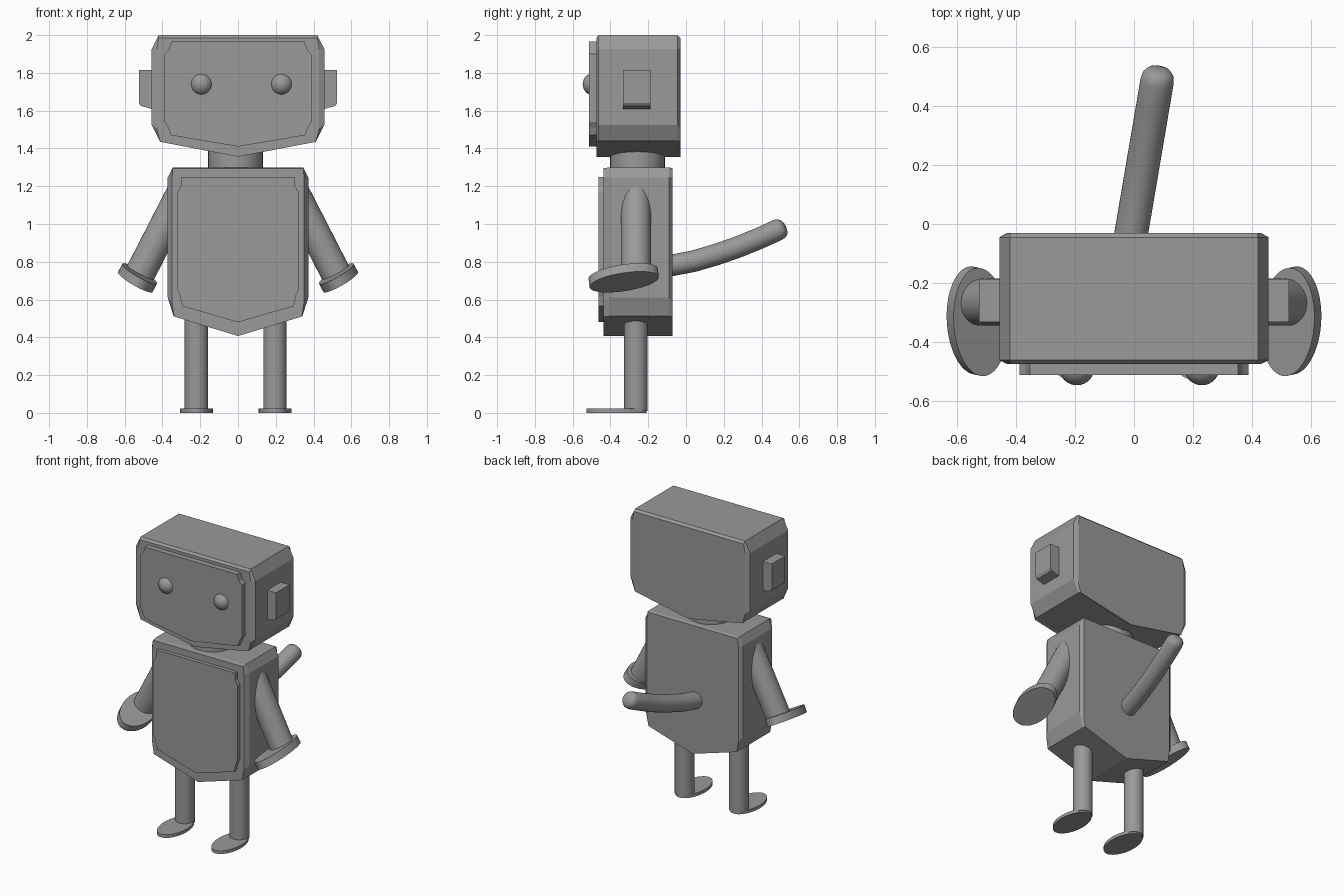
import bpy, bmesh, math
from mathutils import Vector, Matrix

if "Cube" in bpy.data.objects:
    bpy.data.objects.remove(bpy.data.objects["Cube"], do_unlink=True)

GREY = (0.32, 0.32, 0.32, 1)
grey = bpy.data.materials.new("plain grey")
grey.use_nodes = True
grey.diffuse_color = GREY
grey.node_tree.nodes["Principled BSDF"].inputs["Base Color"].default_value = GREY


def finish(name, bm, smooth=False):
    bmesh.ops.recalc_face_normals(bm, faces=bm.faces[:])
    mesh = bpy.data.meshes.new(name)
    bm.to_mesh(mesh)
    bm.free()
    mesh.materials.append(grey)
    obj = bpy.data.objects.new(name, mesh)
    bpy.context.collection.objects.link(obj)
    if smooth:
        bpy.ops.object.select_all(action='DESELECT')
        obj.select_set(True)
        bpy.context.view_layer.objects.active = obj
        bpy.ops.object.shade_smooth_by_angle(angle=math.radians(40))
    return obj


def loft(name, rings, smooth=False):
    """Skin a list of equal-length point rings and cap both ends."""
    bm = bmesh.new()
    loops = [[bm.verts.new(p) for p in ring] for ring in rings]
    n = len(loops[0])
    for a, b in zip(loops, loops[1:]):
        for i in range(n):
            j = (i + 1) % n
            bm.faces.new((a[i], a[j], b[j], b[i]))
    bm.faces.new(loops[0])
    bm.faces.new(loops[-1])
    return finish(name, bm, smooth)


def outline(half, y):
    """Mirror a half profile, listed from top to the centre tip, at depth y."""
    left = [(-x, z) for x, z in reversed(half[:-1])]
    return [(x, y, z) for x, z in half + left]


def ellipse(centre, u, v, count=32):
    return [centre + u * math.cos(t) + v * math.sin(t)
            for t in (2 * math.pi * i / count for i in range(count))]


def tube(name, path, radii, smooth=True):
    """Round tube through the path with a radius at every point."""
    pts = [Vector(p) for p in path]
    rings = []
    for i, p in enumerate(pts):
        d = (pts[min(i + 1, len(pts) - 1)] - pts[max(i - 1, 0)]).normalized()
        ref = Vector((1, 0, 0)) if abs(d.x) < 0.7 else Vector((0, 1, 0))
        u = d.cross(ref).normalized()
        rings.append(ellipse(p, u * radii[i], d.cross(u) * radii[i]))
    return loft(name, rings, smooth)


def disc(name, centre, u, v, thickness):
    n = u.cross(v).normalized() * thickness / 2
    loft(name, [ellipse(centre - n, u, v, 48), ellipse(centre + n, u, v, 48)], True)


def block(name, inner, outer, depths):
    """Chamfered block: narrow outlines at the two ends, wide ones between."""
    loft(name, [outline(h, y) for h, y in zip((inner, outer, outer, inner), depths)])


def plate(name, half, front, back):
    loft(name, [outline(half, front), outline(half, back)])


# Head with its face plate
block("head",
      [(.42, 1.985), (.43, 1.926), (.43, 1.505), (.412, 1.435), (0, 1.356)],
      [(.42, 2), (.457, 1.926), (.457, 1.525), (.415, 1.44), (0, 1.356)],
      (-.475, -.462, -.045, -.03))
plate("face_plate",
      [(.352, 1.965), (.368, 1.92), (.388, 1.9), (.388, 1.54), (.37, 1.51),
       (.356, 1.47), (0, 1.41)], -.513, -.46)

# Torso with its chest plate
block("torso",
      [(.345, 1.295), (.35, 1.245), (.35, .585), (.338, .51), (0, .407)],
      [(.345, 1.3), (.372, 1.245), (.372, .61), (.341, .512), (0, .407)],
      (-.437, -.405, -.09, -.072))
plate("chest_plate",
      [(.3, 1.25), (.303, 1.2), (.32, 1.17), (.32, .65), (.307, .62),
       (.295, .565), (0, .48)], -.463, -.42)

# Neck
tube("neck", [(-.013, -.257, 1.25), (-.013, -.257, 1.43)], [.145] * 2)

for side, s in (("left", 1), ("right", -1)):
    # Eye
    bm = bmesh.new()
    bmesh.ops.create_uvsphere(bm, u_segments=32, v_segments=16, radius=.06,
                              matrix=Matrix.Translation((.018 + s * .212, -.487, 1.74)))
    finish(side + "_eye", bm, True)

    # Ear, tapering underneath
    profile = [(.43, 1.815), (.525, 1.815), (.525, 1.64), (.515, 1.625), (.43, 1.602)]
    loft(side + "_ear", [[(s * x, y, z) for x, z in profile] for y in (-.333, -.187)])

    # Arm and oval hand
    arm = Vector((s * .456, 0, -.89)).normalized()
    shoulder = Vector((s * .278, -.265, 1.207))
    tube(side + "_arm", [shoulder, shoulder + arm * .53], [.08] * 2)
    long_axis = Vector((-s * .03, -.36, -.06)).normalized()
    wide_axis = arm.cross(long_axis).normalized()
    disc(side + "_hand", Vector((s * .532, -.33, .715)),
         long_axis * .186, wide_axis * .103, .05)

    # Leg and oval foot
    x = -.012 + s * .208
    tube(side + "_leg", [(x, -.265, .01), (x, -.265, .58)], [.062] * 2)
    disc(side + "_foot", Vector((x, -.368, .011)),
         Vector((.087, 0, 0)), Vector((0, .159, 0)), .022)

# Tail, curving upward to a rounded tip
tail = [(-.08, .78), (.04, .803), (.16, .838), (.28, .88), (.39, .925),
        (.485, .968), (.505, .977), (.519, .984), (.525, .987)]
tube("tail", [(-.004 + .17 * y, y, z) for y, z in tail],
     [.057] * 6 + [.053, .041, .022])
